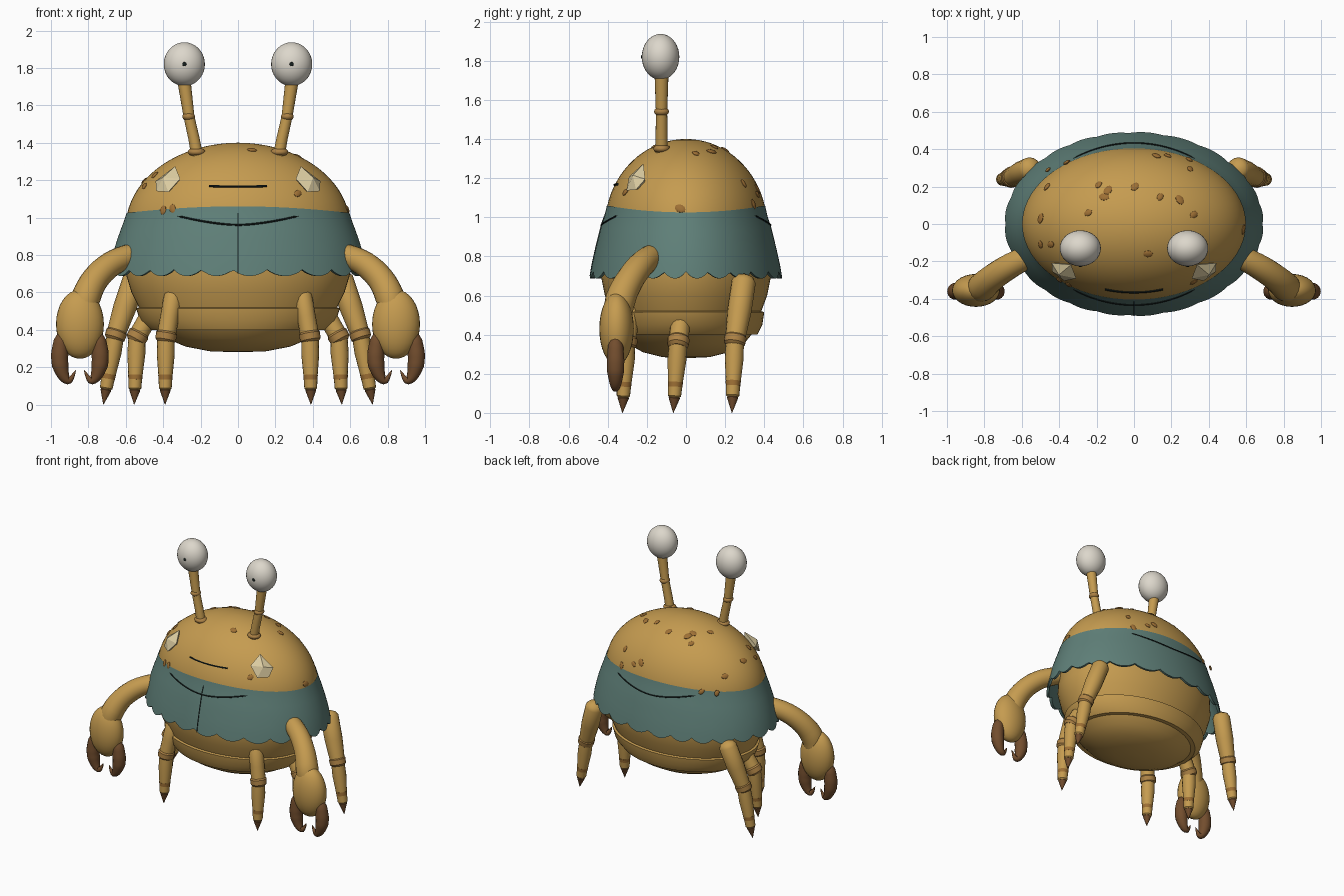
import bpy, bmesh, math, random
from mathutils import Vector, Matrix

if "Cube" in bpy.data.objects:
    bpy.data.objects.remove(bpy.data.objects["Cube"])

random.seed(4)


def material(name, col):
    m = bpy.data.materials.new(name)
    m.diffuse_color = (*col, 1)
    m.use_nodes = True
    m.node_tree.nodes["Principled BSDF"].inputs["Base Color"].default_value = m.diffuse_color
    return m


TAN = material("sandy_shell", (0.56, 0.33, 0.08))
TEAL = material("teal_cloth", (0.115, 0.215, 0.19))
BROWN = material("dark_claw", (0.17, 0.075, 0.027))
SPOT = material("rusty_spot", (0.34, 0.16, 0.035))
JOINT = material("joint_brown", (0.42, 0.225, 0.06))
WHITE = material("eye_white", (0.72, 0.68, 0.60))
CREAM = material("pale_shard", (0.72, 0.61, 0.36))
DARK = material("dark_line", (0.008, 0.014, 0.013))


def finish(name, bm, mat, smooth=True):
    bmesh.ops.recalc_face_normals(bm, faces=bm.faces)
    me = bpy.data.meshes.new(name)
    bm.to_mesh(me)
    bm.free()
    ob = bpy.data.objects.new(name, me)
    bpy.context.collection.objects.link(ob)
    me.materials.append(mat)
    if smooth:
        ob.select_set(True)
        bpy.context.view_layer.objects.active = ob
    return ob


def skin(bm, rings, caps=True):
    """Bridge rings of points into a surface."""
    rv = [[bm.verts.new(p) for p in r] for r in rings]
    n = len(rv[0])
    for a, b in zip(rv, rv[1:]):
        for i in range(n):
            j = (i + 1) % n
            bm.faces.new((a[i], a[j], b[j], b[i]))
    if caps:
        bm.faces.new(rv[0])
        bm.faces.new(rv[-1])


def oval(rx, ry, z, n=64):
    return [(rx * math.cos(2 * math.pi * i / n), ry * math.sin(2 * math.pi * i / n), z)
            for i in range(n)]


def tube(name, pts, radii, mat, sides=16, steps=1):
    """Round tube through points; steps > 1 smooths the path."""
    pts = [Vector(p) for p in pts]
    path, rad = [], []
    for i in range(len(pts) - 1):
        p0, p1, p2 = pts[max(i - 1, 0)], pts[i], pts[i + 1]
        p3 = pts[min(i + 2, len(pts) - 1)]
        for k in range(steps):
            t = k / steps
            path.append(0.5 * (2 * p1 + (p2 - p0) * t + (2 * p0 - 5 * p1 + 4 * p2 - p3) * t * t
                               + (3 * p1 - p0 - 3 * p2 + p3) * t ** 3))
            rad.append(radii[i] * (1 - t) + radii[i + 1] * t)
    path.append(pts[-1])
    rad.append(radii[-1])
    rings = []
    for i, p in enumerate(path):
        d = (path[min(i + 1, len(path) - 1)] - path[max(i - 1, 0)]).normalized()
        ref = Vector((0, 1, 0)) if abs(d.y) < 0.9 else Vector((0, 0, 1))
        u = d.cross(ref).normalized()
        v = d.cross(u)
        rings.append([p + rad[i] * (u * math.cos(a) + v * math.sin(a))
                      for a in (2 * math.pi * k / sides for k in range(sides))])
    bm = bmesh.new()
    skin(bm, rings)
    return finish(name, bm, mat)


def ball(name, loc, scale, mat, rot=None, seg=24):
    bm = bmesh.new()
    bmesh.ops.create_uvsphere(bm, u_segments=seg, v_segments=seg // 2 + 2, radius=1)
    m = Matrix.Translation(loc) @ (rot or Matrix()) @ Matrix.Diagonal((*scale, 1))
    bmesh.ops.transform(bm, matrix=m, verts=bm.verts)
    return finish(name, bm, mat)


# Domed upper shell
A, B, C, ZC = 0.60, 0.415, 0.45, 0.95
bm = bmesh.new()
skin(bm, [oval(A * math.cos(t), B * math.cos(t), ZC + C * math.sin(t))
          for t in (math.radians(89.5 * k / 20) for k in range(21))])
finish("upper_shell", bm, TAN)

# Stepped underside
under = [(0.60, 0.43, 0.90), (0.60, 0.435, 0.70), (0.57, 0.415, 0.60), (0.53, 0.385, 0.52),
         (0.545, 0.40, 0.515), (0.525, 0.39, 0.45), (0.47, 0.365, 0.40), (0.44, 0.335, 0.40),
         (0.38, 0.295, 0.352), (0.28, 0.22, 0.31), (0.15, 0.12, 0.285), (0.01, 0.01, 0.28)]
bm = bmesh.new()
skin(bm, [oval(*r) for r in under])
finish("under_shell", bm, TAN)

# Cloth skirt with scalloped hem and a hollow inside
OUT = [(0.575, 0.40, 1.05), (0.615, 0.43, 0.97), (0.657, 0.46, 0.85), (0.68, 0.48, 0.76),
       (0.692, 0.492, 0.69)]


def skirt_radii(z):
    for (x1, y1, z1), (x2, y2, z2) in zip(OUT, OUT[1:]):
        if z >= z2 or z2 == OUT[-1][2]:
            t = (z1 - z) / (z1 - z2)
            return x1 + (x2 - x1) * t, y1 + (y2 - y1) * t


N = 192
rings = []
for inset, heights in ((0.0, (1.0, 0.85, 0.7, 0.5, 0.3, 0.15, 0.0)), (0.018, (0.0, 0.3, 0.7))):
    for h in heights:
        ring = []
        for i in range(N):
            a = 2 * math.pi * i / N
            top = 1.025 + 0.035 * math.sin(a) ** 2
            hem = 0.722 - 0.035 * abs(math.sin(12 * a + 0.5 * math.sin(3 * a))) ** 0.8
            z = hem + (top - hem) * h
            rx, ry = skirt_radii(z)
            if h == 1.0:
                rx, ry = rx + 0.008, ry + 0.008
            ring.append(((rx - inset) * math.cos(a), (ry - inset) * math.sin(a), z))
        rings.append(ring)
bm = bmesh.new()
skin(bm, rings, caps=False)
finish("skirt", bm, TEAL)


# Drawn lines: mouth, skirt folds and front seam
def on_dome(x, z):
    return -B * math.sqrt(max(0, 1 - (x / A) ** 2 - ((z - ZC) / C) ** 2))


def on_skirt(x, z):
    rx, ry = skirt_radii(z)
    return -ry * math.sqrt(1 - (x / rx) ** 2)


xs = [k / 12 for k in range(-12, 13)]
tube("mouth", [(0.155 * t, on_dome(0.155 * t, 1.165) - 0.001, 1.165 + 0.004 * t * t) for t in xs],
     [0.006] * 25, DARK, 6)
for side in (1, -1):
    fold = [(0.33 * t, 0.96 + 0.05 * abs(t) ** 1.6) for t in xs]
    tube("skirt_fold", [(x, side * on_skirt(x, z), z) for x, z in fold],
         [0.001] + [0.005] * 23 + [0.001], DARK, 6)
tube("front_seam", [(0, on_skirt(0, z), z) for z in (1.04, 0.97, 0.85, 0.76, 0.70)],
     [0.003] * 5, DARK, 6)


def dome_frame(p):
    """Rotation whose z axis points out of the dome at p."""
    n = Vector((p.x / A ** 2, p.y / B ** 2, (p.z - ZC) / C ** 2)).normalized()
    u = Vector((0, 0, 1)).cross(n).normalized()
    v = n.cross(u)
    return Matrix((u, v, n)).transposed().to_4x4()


# Spots scattered over the shell
spots = [(-.36, .33), (-.46, .29), (-.465, .20), (-.50, .03), (-.50, -.11), (-.445, -.11),
         (-.19, .21), (-.14, .18), (-.16, .145), (-.245, .06), (.005, .20), (.12, .365),
         (.18, .365), (.295, .345), (.30, .295), (.14, .145), (.245, .13), (.32, .05),
         (.075, -.16), (.585, -.03), (-.40, -.30), (-.35, -.325), (.32, -.31), (.21, -.10)]
for x, y in spots:
    z = ZC + C * math.sqrt(max(0.04, 1 - (x / A) ** 2 - (y / B) ** 2))
    p = Vector((x, y, z))
    turn = Matrix.Rotation(random.uniform(0, 3.1), 4, 'Z')
    k = random.uniform(0.8, 1.1)
    ball("shell_spot", p, (0.028 * k, 0.02 * k, 0.008), SPOT, dome_frame(p) @ turn, 10)

for s in (-1, 1):
    # Eye stalk, eyeball and pupil
    Y = -0.125
    tube("eye_stalk", [(s * .215, Y, 1.31), (s * .235, Y, 1.42), (s * .262, Y, 1.54),
                       (s * .29, Y, 1.74)], [.032, .03, .029, .036], TAN)
    ball("stalk_base", (s * .222, Y, 1.35), (.047, .042, .024), JOINT)
    ball("stalk_knuckle", (s * .264, Y, 1.54), (.034, .038, .024), JOINT)
    ball("eyeball", (s * .287, -.13, 1.82), (.11, .096, .117), WHITE, seg=32)
    ball("pupil", (s * .287, -.225, 1.82), (.011, .005, .011), DARK, seg=12)

    # Faceted shard on the shoulder of the shell
    c = Vector((s * .375, -.255, 1.195))
    m = Matrix.Translation(c) @ dome_frame(c)
    kite = [(-.075 * s, .015), (-.03 * s, -.07), (.05 * s, -.065), (.08 * s, .0), (-.01 * s, .095)]
    bm = bmesh.new()
    rim = [bm.verts.new(m @ Vector((x, y, 0))) for x, y in kite]
    apex = bm.verts.new(m @ Vector((.012 * s, .0, .035)))
    root = bm.verts.new(m @ Vector((0, 0, -.07)))
    for i in range(5):
        bm.faces.new((rim[i], rim[(i + 1) % 5], apex))
        bm.faces.new((rim[(i + 1) % 5], rim[i], root))
    finish("shell_shard", bm, CREAM, False)

    # Claw arm, palm and the two hooked pincers
    tube("claw_arm", [(s * .50, -.14, .80), (s * .58, -.18, .795), (s * .68, -.235, .75),
                      (s * .76, -.29, .675), (s * .81, -.335, .58), (s * .83, -.35, .48)],
         [.05, .063, .068, .072, .078, .07], TAN, 20, 4)
    ball("claw_palm", (s * .845, -.355, .43), (.128, .088, .185), TAN, seg=28)
    for d in (-1, 1):
        prof = [(.085, .40), (.10, .34), (.108, .27), (.105, .21), (.085, .15), (.055, .13),
                (.022, .185)]
        tube("pincer", [(s * (.845 + d * x), -.36, z) for x, z in prof],
             [.015, .04, .046, .044, .03, .018, .001], BROWN, 14, 4)

    # Walking legs: hip, knee, foot tip
    for name, hip, knee, tip in (
            ("front_leg", (.345, -.28, .585), (.385, -.305, .36), (.39, -.325, 0)),
            ("middle_leg", (.45, -.02, .52), (.54, -.04, .36), (.555, -.065, 0)),
            ("back_leg", (.555, .295, .67), (.655, .25, .37), (.72, .235, 0))):
        h, k, t = (Vector((s * p[0], p[1], p[2])) for p in (hip, knee, tip))
        up = (h - k).normalized()
        r = .062 if name == "back_leg" else .05
        tube(name + "_thigh", [h + up * .04, h + up * .025, h, k.lerp(h, .5), k],
             [.012, r * .75, r, r, .05], TAN)
        tube(name + "_knee", [k + up * .035, k + up * .02, k - up * .015, k - up * .03],
             [.046, .057, .055, .04], JOINT)
        tube(name + "_shin", [k, k.lerp(t, .25), k.lerp(t, .6), k.lerp(t, .76), k.lerp(t, .8)],
             [.046, .048, .037, .034, .02], TAN)
        tube(name + "_ankle_mark", [k.lerp(t, .56), k.lerp(t, .63)], [.039, .037], SPOT)
        tube(name + "_tip", [k.lerp(t, .75), k.lerp(t, .79), t], [.02, .029, .001], BROWN)

bpy.ops.object.shade_smooth_by_angle(angle=math.radians(35))
